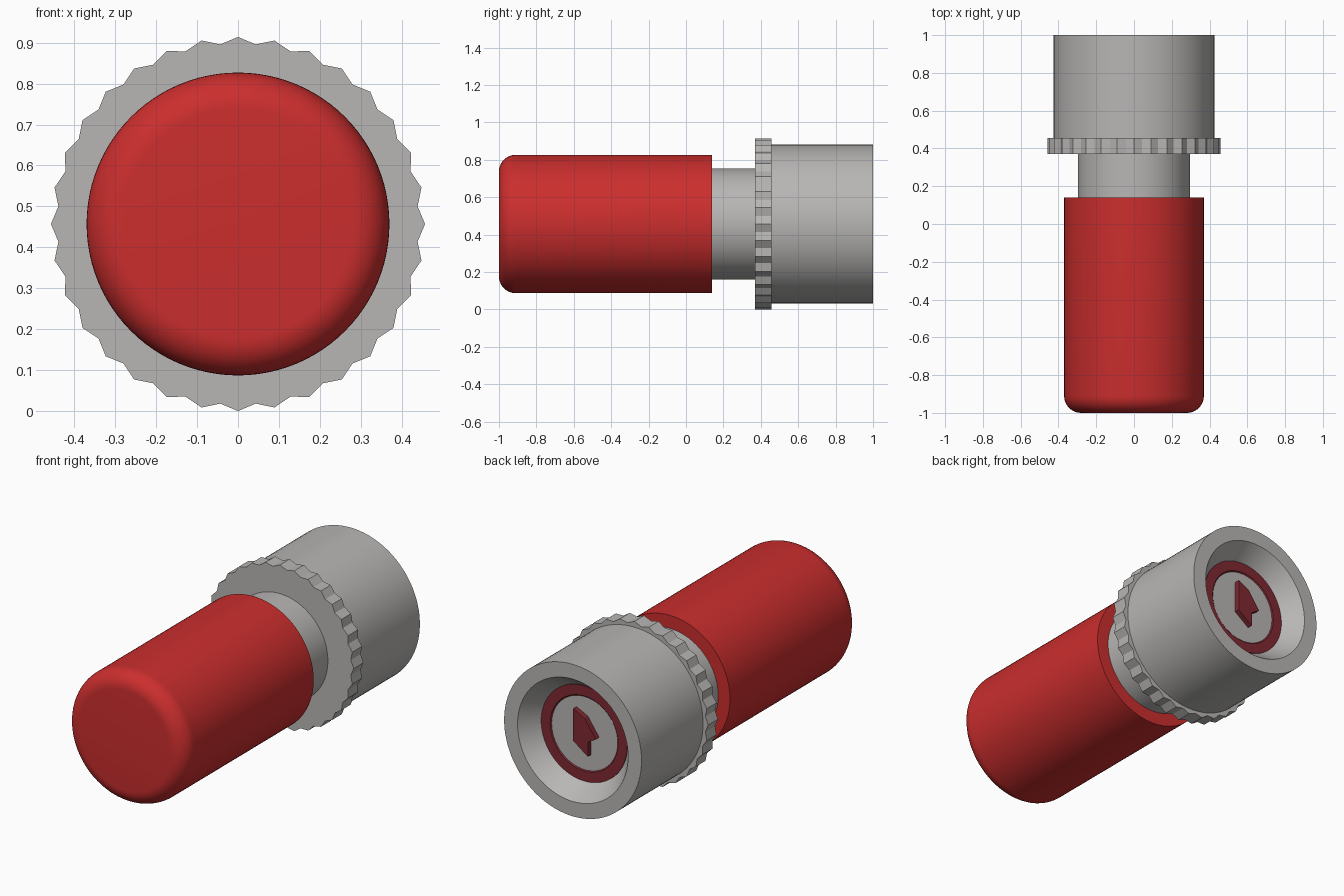
import bpy
import math

old = bpy.data.objects.get("Cube")
if old:
    bpy.data.objects.remove(old, do_unlink=True)

CENTRE_Z = 0.457


def material(name, rgb):
    m = bpy.data.materials.new(name)
    m.use_nodes = True
    m.diffuse_color = (*rgb, 1)
    m.node_tree.nodes["Principled BSDF"].inputs["Base Color"].default_value = (*rgb, 1)
    return m


red = material("red", (0.60, 0.027, 0.027))
grey = material("warm grey", (0.48, 0.47, 0.46))
dark_red = material("dark red", (0.21, 0.022, 0.032))


def make_object(name, verts, faces, mat, smooth=True):
    mesh = bpy.data.meshes.new(name)
    mesh.from_pydata(verts, [], faces)
    mesh.materials.append(mat)
    obj = bpy.data.objects.new(name, mesh)
    bpy.context.collection.objects.link(obj)
    obj.location.z = CENTRE_Z
    bpy.ops.object.select_all(action="DESELECT")
    obj.select_set(True)
    bpy.context.view_layer.objects.active = obj
    bpy.ops.object.mode_set(mode="EDIT")
    bpy.ops.mesh.select_all(action="SELECT")
    bpy.ops.mesh.normals_make_consistent(inside=False)
    bpy.ops.object.mode_set(mode="OBJECT")
    if smooth:
        bpy.ops.object.shade_smooth_by_angle(angle=math.radians(30))
    return obj


def lathe(name, profile, mat, sides=96):
    """Turn a (radius, y) profile about the long axis and cap both ends."""
    verts = []
    for r, y in profile:
        for i in range(sides):
            a = math.tau * i / sides
            verts.append((r * math.sin(a), y, r * math.cos(a)))
    faces = [tuple(range(sides))]
    for k in range(len(profile) - 1):
        for i in range(sides):
            j = (i + 1) % sides
            faces.append((k * sides + i, k * sides + j,
                          (k + 1) * sides + j, (k + 1) * sides + i))
    faces.append(tuple(range((len(profile) - 1) * sides, len(profile) * sides)))
    return make_object(name, verts, faces, mat)


def prism(name, outline, y0, y1, mat):
    """Extrude an (x, z) outline along y."""
    n = len(outline)
    verts = [(x, y, z) for y in (y0, y1) for x, z in outline]
    faces = [tuple(range(n)), tuple(range(n, 2 * n))]
    faces += [(i, (i + 1) % n, n + (i + 1) % n, n + i) for i in range(n)]
    return make_object(name, verts, faces, mat, smooth=False)


# Red grip with a rounded front rim
R, FILLET = 0.37, 0.09
rim = [(R - FILLET + FILLET * math.sin(t), -1 + FILLET - FILLET * math.cos(t))
       for t in (math.pi / 2 * i / 10 for i in range(11))]
lathe("grip", rim + [(R, 0.14)], red)

# Neck between grip and collar
lathe("neck", [(0.297, 0.1), (0.297, 0.40)], grey)

# Toothed collar
TEETH = 32
collar = []
for i in range(TEETH * 2):
    a = math.pi * i / TEETH
    r = 0.441 if i % 2 else 0.457
    collar.append((r * math.sin(a), r * math.cos(a)))
prism("toothed_collar", collar, 0.37, 0.456, grey)

# Rear sleeve with a tapered mouth
lathe("sleeve", [(0.425, 0.44), (0.425, 1.0), (0.342, 1.0), (0.266, 0.895)], grey)

# Dark insert with a shallow dished recess
lathe("insert", [(0.266, 0.85), (0.266, 0.90), (0.21, 0.90), (0.175, 0.87)], dark_red)

# Angular key in the middle of the insert
key = [(-0.05, 0.135), (0.02, 0.10), (0.09, 0.0),
       (0.04, -0.03), (0.04, -0.11), (-0.05, -0.045)]
prism("key", [(-x, z) for x, z in key], 0.86, 0.925, dark_red)
